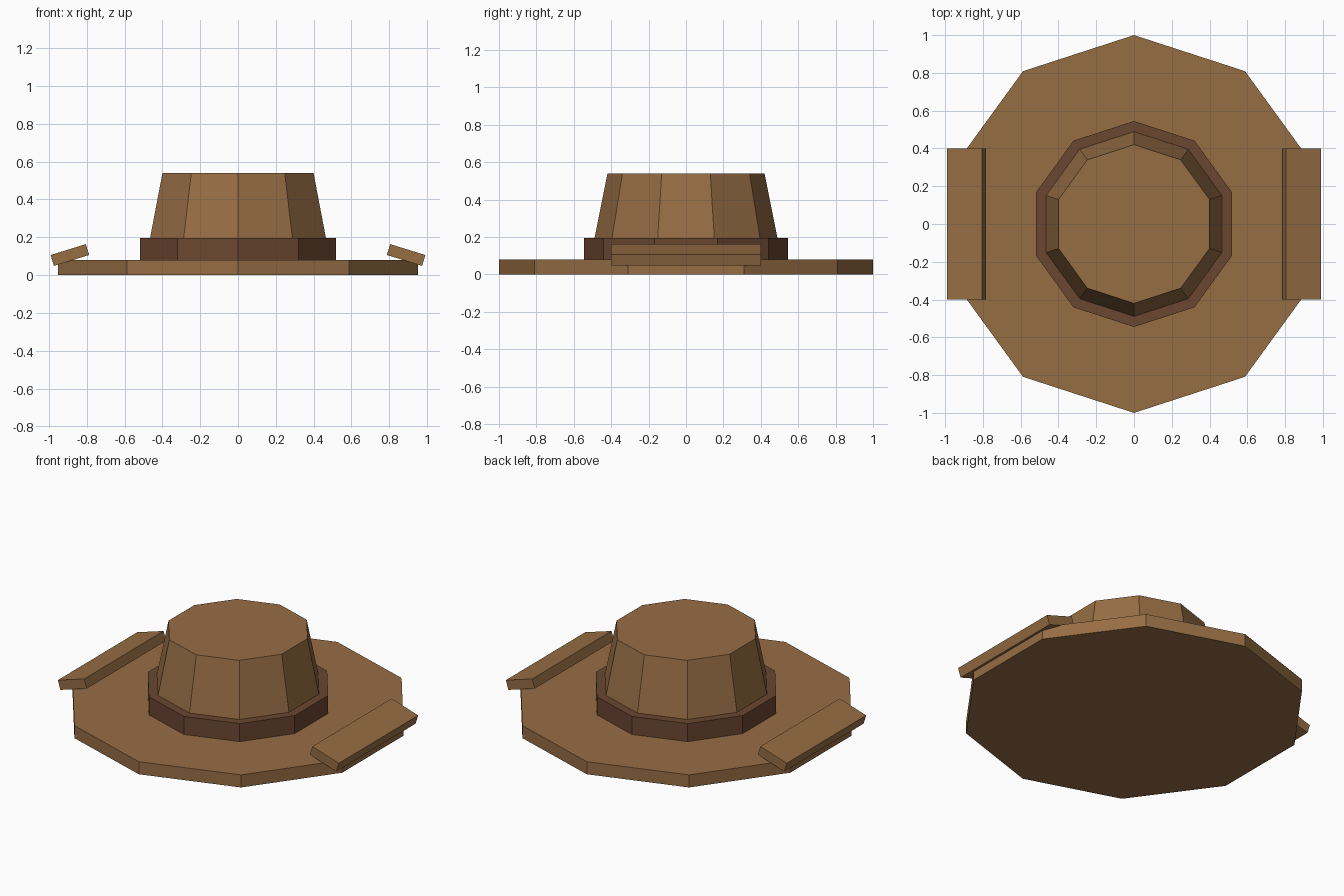
import bpy, math

if "Cube" in bpy.data.objects:
    bpy.data.objects.remove(bpy.data.objects["Cube"])


def material(name, rgb):
    """Flat colour from sRGB bytes, stored as linear values."""
    m = bpy.data.materials.new(name)
    lin = [((c / 255 + 0.055) / 1.055) ** 2.4 for c in rgb]
    m.diffuse_color = (*lin, 1)
    m.use_nodes = True
    m.node_tree.nodes["Principled BSDF"].inputs["Base Color"].default_value = m.diffuse_color
    return m


felt = material("tan_felt", (150, 109, 68))
leather = material("dark_leather", (107, 70, 48))


def decagon(name, r_bottom, r_top, z0, z1, mat):
    """Ten-sided frustum with corners on the front and back."""
    bpy.ops.mesh.primitive_cone_add(vertices=10, radius1=r_bottom, radius2=r_top,
                                    depth=z1 - z0, location=(0, 0, (z0 + z1) / 2))
    ob = bpy.context.object
    ob.name = name
    ob.data.materials.append(mat)


# Hat body
decagon("brim", 1.0, 1.0, 0.0, 0.08, felt)
decagon("hat_band", 0.545, 0.545, 0.075, 0.195, leather)
decagon("crown", 0.50, 0.42, 0.14, 0.54, felt)

# Tilted side flaps, high on the inner edge
for name, side in (("left_flap", -1), ("right_flap", 1)):
    bpy.ops.mesh.primitive_cube_add(size=1, location=(side * 0.889, 0, 0.106),
                                    rotation=(0, side * 0.3, 0))
    ob = bpy.context.object
    ob.name = name
    ob.scale = (0.195, 0.8, 0.06)
    ob.data.materials.append(felt)
